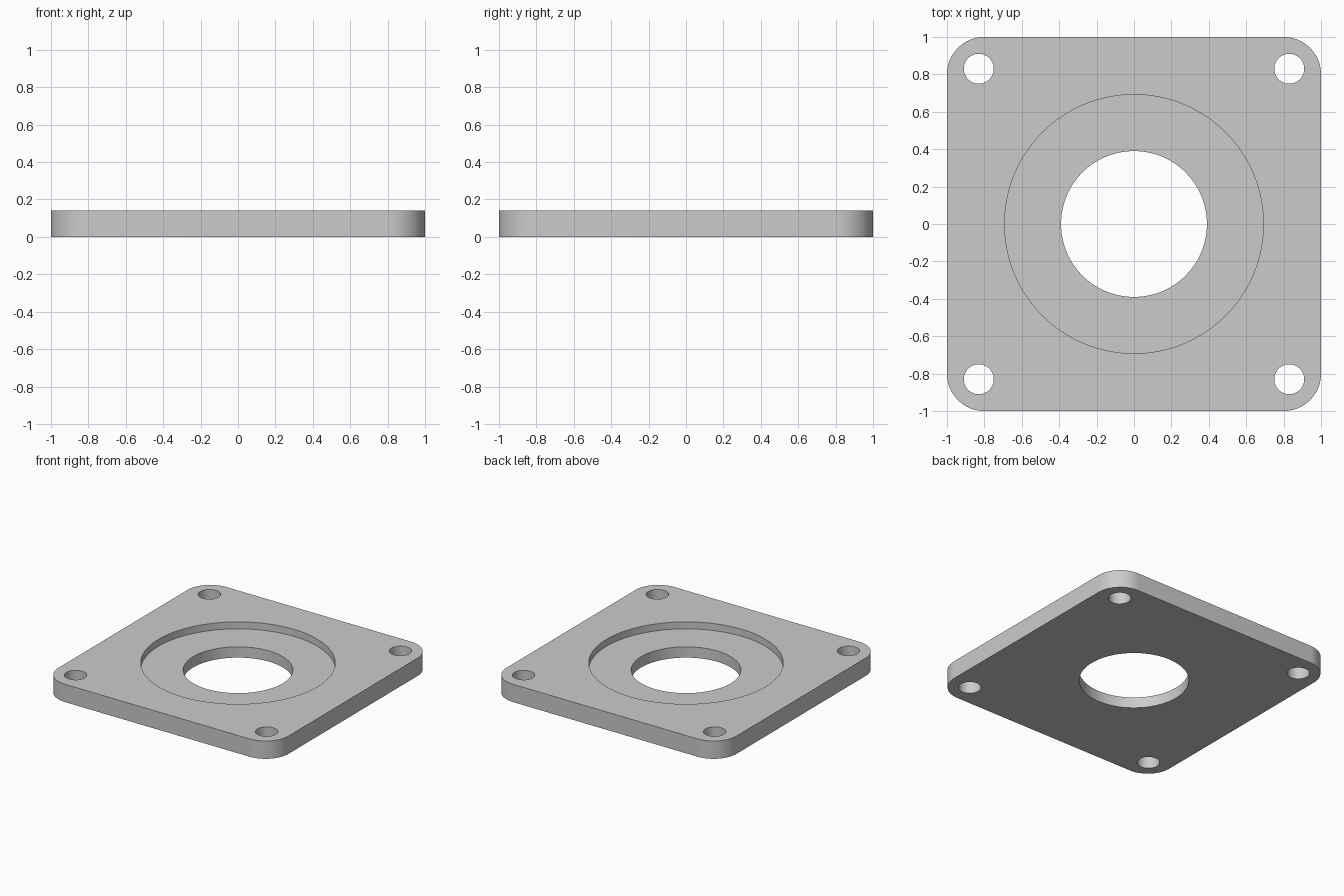
import bpy
import math

THICK = 0.14         # plate thickness
FLOOR = 0.085        # height of the recess floor
CORNER = 0.2         # plate corner radius
BOLT = 0.83          # bolt hole offset from the centre

cube = bpy.data.objects.get("Cube")
if cube:
    bpy.data.objects.remove(cube, do_unlink=True)

grey = bpy.data.materials.new("plain grey")
grey.use_nodes = True
colour = (0.6, 0.6, 0.6, 1)
grey.diffuse_color = colour
grey.node_tree.nodes["Principled BSDF"].inputs["Base Color"].default_value = colour


def extruded(name, outline, bottom, top):
    """Prism from a flat counter-clockwise outline."""
    n = len(outline)
    verts = [(x, y, z) for z in (bottom, top) for x, y in outline]
    faces = [list(range(n))[::-1], list(range(n, 2 * n))]
    faces += [(i, (i + 1) % n, n + (i + 1) % n, n + i) for i in range(n)]
    mesh = bpy.data.meshes.new(name)
    mesh.from_pydata(verts, [], faces)
    mesh.materials.append(grey)
    obj = bpy.data.objects.new(name, mesh)
    bpy.context.collection.objects.link(obj)
    return obj


def arc(cx, cy, r, start, sweep, steps):
    return [(cx + r * math.cos(start + sweep * i / steps),
             cy + r * math.sin(start + sweep * i / steps)) for i in range(steps)]


def circle(cx, cy, r, steps):
    return arc(cx, cy, r, 0, math.tau, steps)


# Square plate with rounded corners
outline = []
inner = 1 - CORNER
for k, (sx, sy) in enumerate([(1, 1), (-1, 1), (-1, -1), (1, -1)]):
    corner = arc(sx * inner, sy * inner, CORNER, k * math.pi / 2, math.pi / 2, 24)
    end = k * math.pi / 2 + math.pi / 2
    corner.append((sx * inner + CORNER * math.cos(end),
                   sy * inner + CORNER * math.sin(end)))
    outline += corner
plate = extruded("flange_plate", outline, 0, THICK)

# Cutters: round recess, centre bore and four bolt holes
cutters = [
    extruded("recess_cutter", circle(0, 0, 0.692, 128), FLOOR, THICK + 0.1),
    extruded("bore_cutter", circle(0, 0, 0.39, 96), -0.1, THICK + 0.1),
]
for sx in (-1, 1):
    for sy in (-1, 1):
        cutters.append(extruded("bolt_hole_cutter",
                                circle(sx * BOLT, sy * BOLT, 0.08, 48),
                                -0.1, THICK + 0.1))

bpy.ops.object.select_all(action="DESELECT")
plate.select_set(True)
bpy.context.view_layer.objects.active = plate
for cutter in cutters:
    mod = plate.modifiers.new(cutter.name, "BOOLEAN")
    mod.operation = "DIFFERENCE"
    mod.solver = "EXACT"
    mod.object = cutter
    bpy.ops.object.modifier_apply(modifier=mod.name)
for cutter in cutters:
    bpy.data.objects.remove(cutter, do_unlink=True)

# Smooth round walls, sharp rims
bpy.ops.object.shade_smooth_by_angle(angle=math.radians(30))
